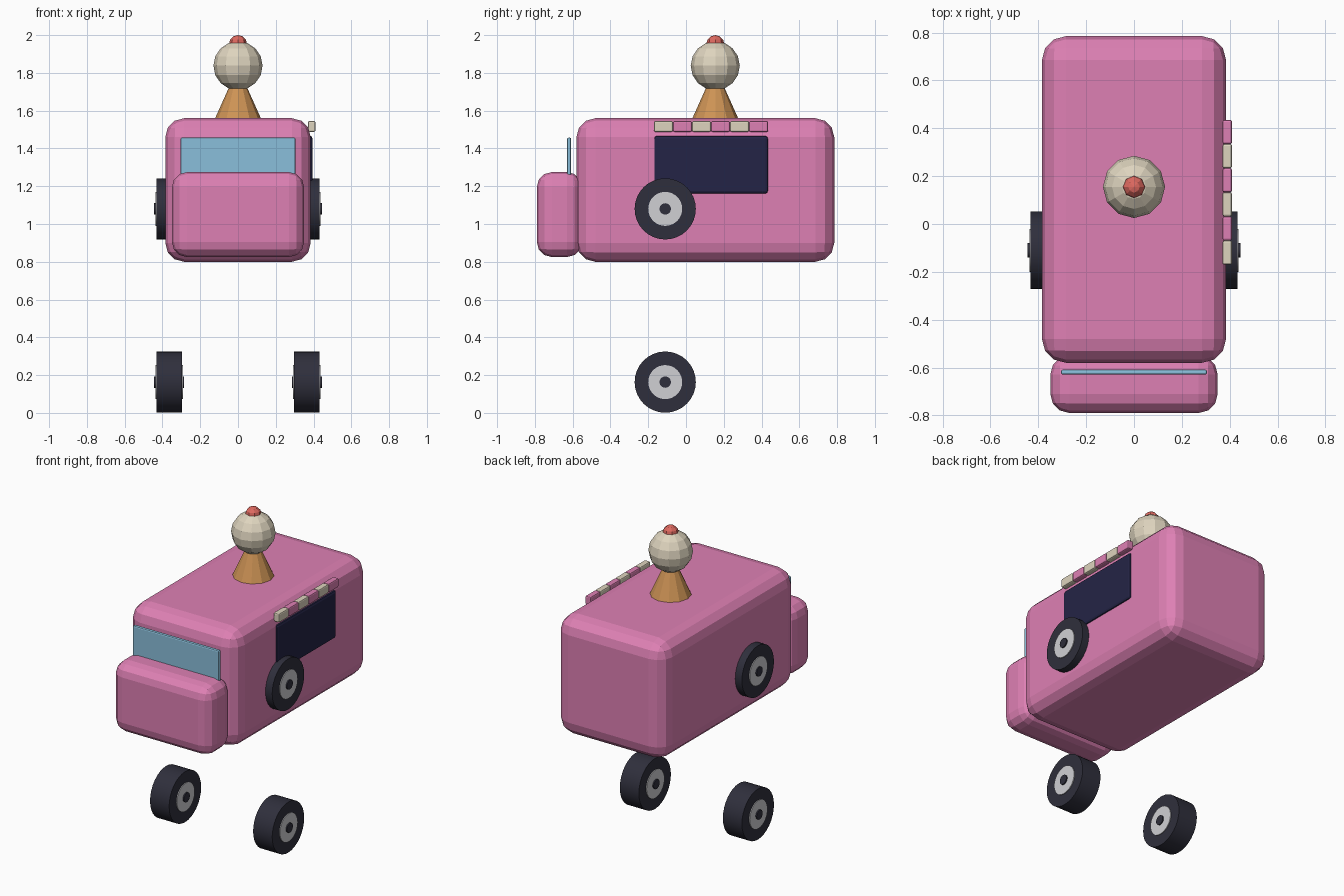
import bpy
from math import radians

cube = bpy.data.objects.get("Cube")
if cube:
    bpy.data.objects.remove(cube, do_unlink=True)


def to_linear(c):
    c /= 255
    return c / 12.92 if c <= 0.04045 else ((c + 0.055) / 1.055) ** 2.4


def material(name, *rgb):
    colour = [to_linear(c) for c in rgb] + [1]
    m = bpy.data.materials.new(name)
    m.use_nodes = True
    m.diffuse_color = colour
    m.node_tree.nodes["Principled BSDF"].inputs["Base Color"].default_value = colour
    return m


PINK = material("pink paint", 222, 128, 180)
CREAM = material("cream", 222, 212, 190)
WAFER = material("wafer brown", 205, 147, 85)
CHERRY = material("cherry red", 222, 105, 96)
GLASS = material("window blue", 138, 191, 219)
NAVY = material("hatch navy", 36, 36, 70)
TYRE = material("tyre black", 47, 47, 60)
HUB = material("hub grey", 208, 208, 212)


def finish(name, mat):
    ob = bpy.context.object
    ob.name = name
    ob.data.materials.append(mat)
    return ob


def box(name, mat, x, y, z, bevel=0, segments=1):
    """Box from (low, high) ranges on each axis, with rounded edges."""
    spans = (x, y, z)
    bpy.ops.mesh.primitive_cube_add(size=1, location=[(a + b) / 2 for a, b in spans])
    ob = finish(name, mat)
    ob.scale = [b - a for a, b in spans]
    bpy.ops.object.transform_apply(location=False, rotation=False, scale=True)
    if bevel:
        mod = ob.modifiers.new("rounded edges", "BEVEL")
        mod.width = bevel
        mod.segments = segments
    return ob


def disc(name, mat, radius, width, x, y, z):
    """Cylinder lying along x."""
    bpy.ops.mesh.primitive_cylinder_add(vertices=32, radius=radius, depth=width,
                                        location=(x, y, z), rotation=(0, radians(90), 0))
    finish(name, mat)
    bpy.ops.object.shade_smooth_by_angle(angle=radians(40))


# Van body, bonnet and windscreen
box("body", PINK, (-0.385, 0.385), (-0.58, 0.785), (0.80, 1.56), 0.1, 3)
box("bonnet", PINK, (-0.35, 0.35), (-0.79, -0.55), (0.825, 1.275), 0.08, 3)
box("windscreen", GLASS, (-0.305, 0.305), (-0.63, -0.608), (1.16, 1.457), 0.008, 2)

# Serving hatch with striped awning
box("serving_hatch", NAVY, (0.36, 0.395), (-0.17, 0.435), (1.16, 1.467), 0.015, 2)
STRIPES = 6
step = 0.605 / STRIPES
for i in range(STRIPES):
    start = -0.17 + i * step
    box(f"awning_stripe_{i + 1}", PINK if i % 2 else CREAM,
        (0.37, 0.41), (start, start + step), (1.488, 1.545), 0.008, 2)

# Wheels: one pair on the body, one pair on the ground
for level, z in (("upper", 1.08), ("lower", 0.163)):
    for side, s in (("left", 1), ("right", -1)):
        name = f"{level}_{side}"
        x, y = s * 0.365, -0.11
        disc(f"{name}_tyre", TYRE, 0.162, 0.135, x, y, z)
        disc(f"{name}_hub", HUB, 0.09, 0.145, x, y, z)
        disc(f"{name}_axle_cap", TYRE, 0.03, 0.16, x, y, z)

# Ice cream on the roof
CENTRE_Y = 0.155
bpy.ops.mesh.primitive_cone_add(vertices=12, radius1=0.13, radius2=0, depth=0.29,
                                location=(0, CENTRE_Y, 1.685))
finish("wafer_cone", WAFER)
bpy.ops.mesh.primitive_uv_sphere_add(segments=12, ring_count=8, radius=0.13,
                                     location=(0, CENTRE_Y, 1.838))
finish("scoop", CREAM)
bpy.ops.mesh.primitive_uv_sphere_add(segments=8, ring_count=6, radius=0.048,
                                     location=(0, CENTRE_Y, 1.952))
finish("cherry", CHERRY)
